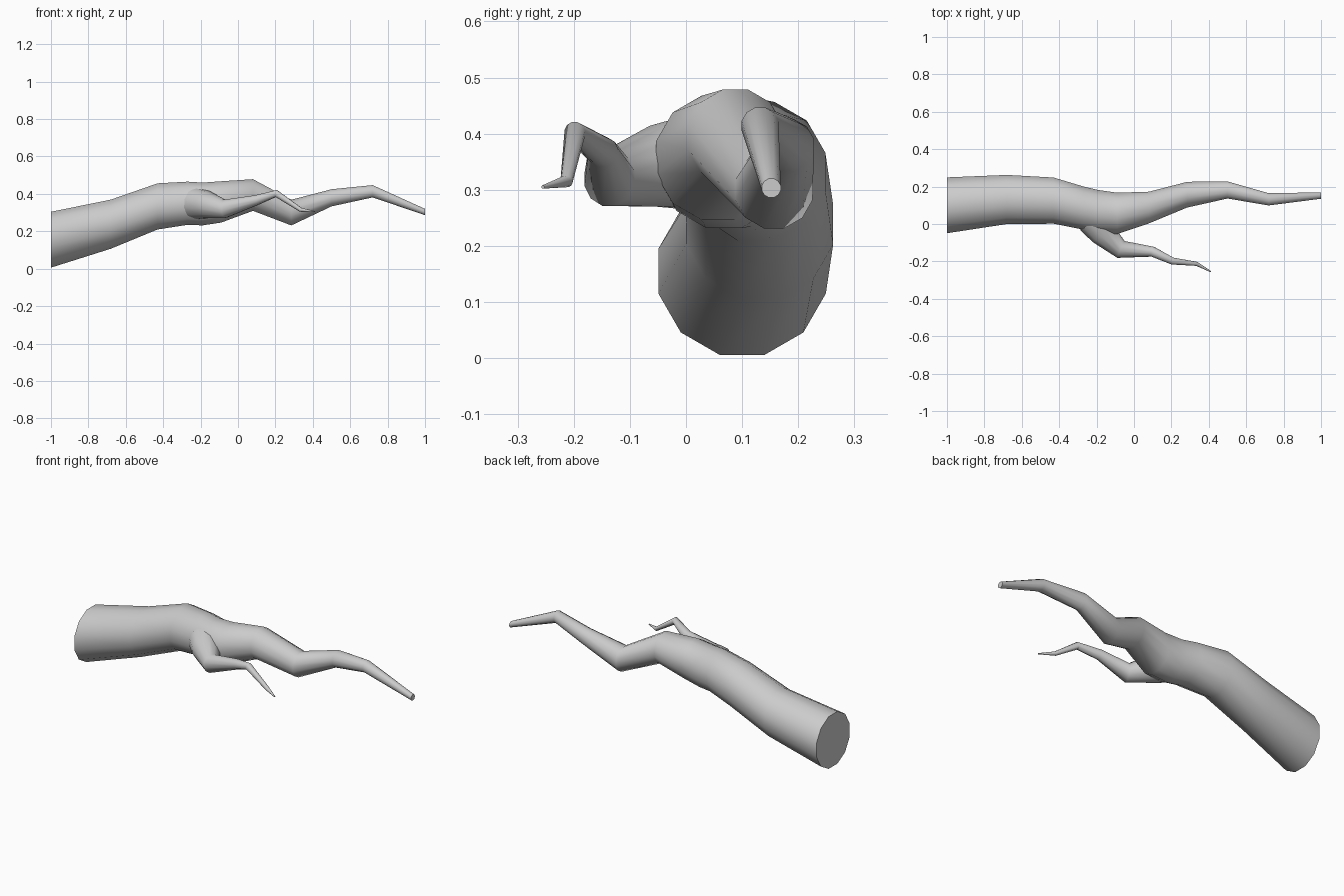
import bpy, bmesh, math
from mathutils import Vector

if "Cube" in bpy.data.objects:
    bpy.data.objects.remove(bpy.data.objects["Cube"])

SIDES = 12


def limb(name, stations, upright):
    """Loft tapered rings along (x, y, z, radius) stations; upright rings face +x."""
    bm = bmesh.new()
    pts = [Vector(s[:3]) for s in stations]
    rings = []
    for i, (p, s) in enumerate(zip(pts, stations)):
        if upright:
            t = Vector((1, 0, 0))
        else:
            t = Vector((0, 0, 0))
            if i > 0:
                t += (p - pts[i - 1]).normalized()
            if i < len(pts) - 1:
                t += (pts[i + 1] - p).normalized()
            t.normalize()
        side = Vector((0, 0, 1)).cross(t).normalized()
        up = t.cross(side)
        r = s[3] * 1.03
        ring = []
        for k in range(SIDES):
            a = 2 * math.pi * (k + 0.5) / SIDES
            ring.append(bm.verts.new(p + side * (r * math.cos(a)) + up * (r * math.sin(a))))
        rings.append(ring)
    for a, b in zip(rings, rings[1:]):
        for k in range(SIDES):
            n = (k + 1) % SIDES
            bm.faces.new((a[k], a[n], b[n], b[k]))
    bm.faces.new(rings[0][::-1])
    bm.faces.new(rings[-1])
    bmesh.ops.recalc_face_normals(bm, faces=bm.faces)
    mesh = bpy.data.meshes.new(name)
    bm.to_mesh(mesh)
    bm.free()
    obj = bpy.data.objects.new(name, mesh)
    bpy.context.collection.objects.link(obj)
    bpy.ops.object.select_all(action='DESELECT')
    obj.select_set(True)
    bpy.context.view_layer.objects.active = obj
    bpy.ops.object.shade_smooth_by_angle(angle=math.radians(50))
    return obj


# Main bough, thick sawn end to thin tip
limb("main_branch", [
    (-1.00, 0.10, 0.155, 0.150),
    (-0.68, 0.131, 0.238, 0.132),
    (-0.43, 0.125, 0.333, 0.124),
    (-0.27, 0.085, 0.350, 0.116),
    (-0.19, 0.067, 0.346, 0.115),
    (-0.09, 0.057, 0.357, 0.111),
    (0.08, 0.088, 0.394, 0.085),
    (0.285, 0.157, 0.300, 0.069),
    (0.50, 0.182, 0.379, 0.046),
    (0.72, 0.132, 0.414, 0.033),
    (1.00, 0.152, 0.303, 0.017),
], True)

# Crooked side twig growing from the front of the bough
limb("side_twig", [
    (-0.22, 0.02, 0.348, 0.085),
    (-0.17, -0.045, 0.342, 0.073),
    (-0.07, -0.136, 0.320, 0.049),
    (0.10, -0.148, 0.367, 0.027),
    (0.205, -0.198, 0.402, 0.019),
    (0.335, -0.213, 0.315, 0.011),
    (0.411, -0.255, 0.305, 0.003),
], False)
